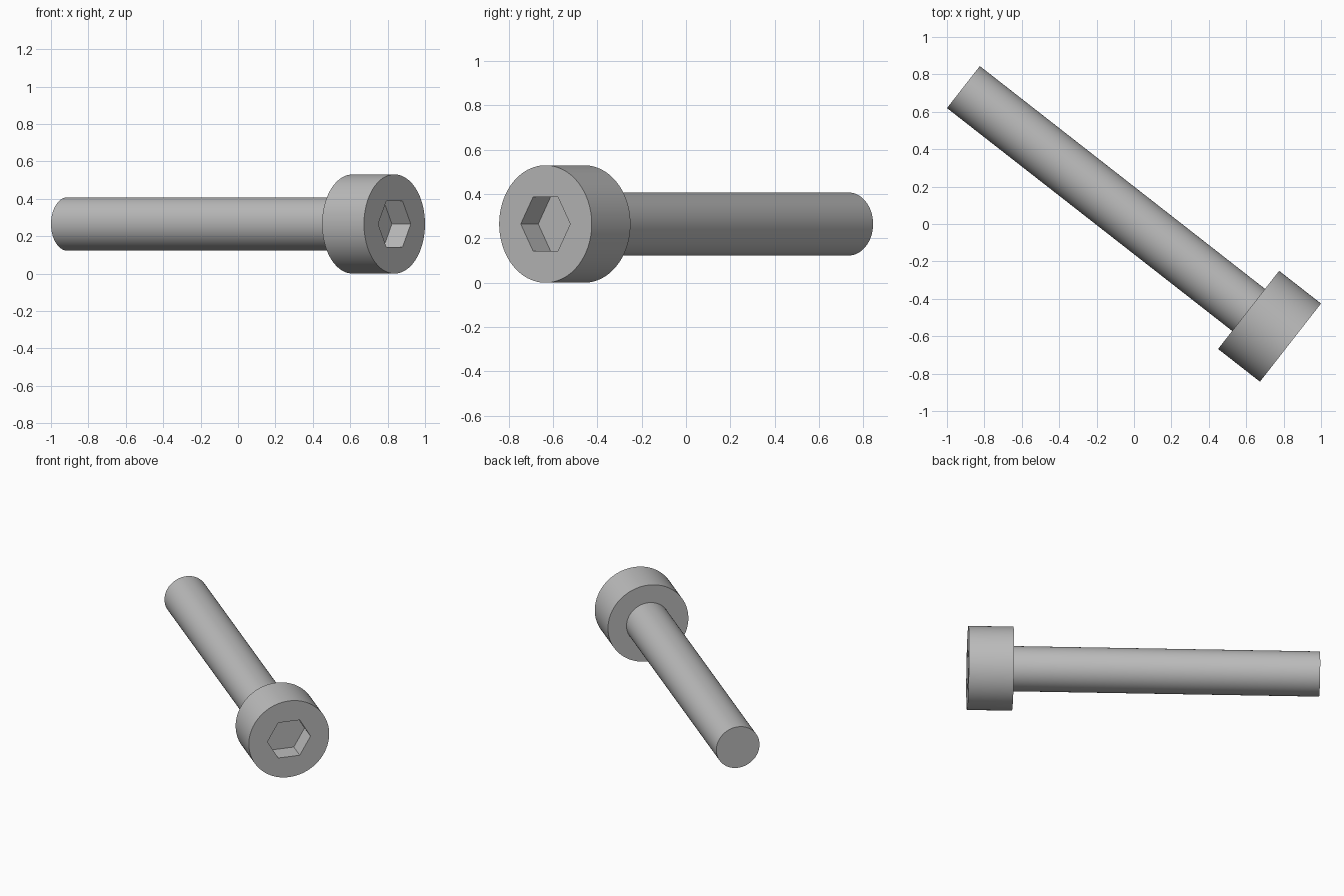
import bpy
import bmesh
import math
from mathutils import Matrix, Vector

cube = bpy.data.objects.get("Cube")
if cube:
    bpy.data.objects.remove(cube, do_unlink=True)

SEGMENTS = 96
SHAFT_R, HEAD_R = 0.1425, 0.265
LENGTH, HEAD_LEN = 2.219, 0.284
SOCKET_APOTHEM, SOCKET_DEPTH = 0.1225, 0.128

# One plain metal
steel = bpy.data.materials.new("grey steel")
steel.use_nodes = True
grey = (0.5, 0.5, 0.5, 1)
steel.diffuse_color = grey
steel.node_tree.nodes["Principled BSDF"].inputs["Base Color"].default_value = grey

# The bolt lies flat, turned about the vertical; local z runs from tip to head
angle = math.radians(38)
axis = Vector((math.cos(angle), -math.sin(angle), 0))
side = Vector((math.sin(angle), math.cos(angle), 0))
up = Vector((0, 0, 1))
tip = Vector((-0.912, 0.732, HEAD_R))
placement = Matrix.Translation(tip) @ Matrix((side, up, axis)).transposed().to_4x4()


def circle(radius):
    return lambda a: radius


def hexagon(apothem):
    step = math.pi / 3
    return lambda a: apothem / math.cos(a % step - step / 2)


def loft(name, rings, cap_start=False, cap_end=False):
    """Skin a series of (outline, height) rings along the bolt axis."""
    bm = bmesh.new()
    loops = []
    for outline, z in rings:
        angles = [math.tau * k / SEGMENTS for k in range(SEGMENTS)]
        loops.append([bm.verts.new((outline(a) * math.cos(a),
                                    outline(a) * math.sin(a), z)) for a in angles])
    for low, high in zip(loops, loops[1:]):
        for k in range(SEGMENTS):
            n = (k + 1) % SEGMENTS
            bm.faces.new((low[k], low[n], high[n], high[k]))
    if cap_start:
        bm.faces.new(loops[0][::-1])
    if cap_end:
        bm.faces.new(loops[-1])
    mesh = bpy.data.meshes.new(name)
    bm.to_mesh(mesh)
    bm.free()
    mesh.materials.append(steel)
    obj = bpy.data.objects.new(name, mesh)
    bpy.context.collection.objects.link(obj)
    obj.matrix_world = placement
    bpy.ops.object.select_all(action='DESELECT')
    obj.select_set(True)
    bpy.context.view_layer.objects.active = obj
    bpy.ops.object.shade_smooth_by_angle(angle=math.radians(30))
    return obj


neck = LENGTH - HEAD_LEN

# Plain round shaft with a flat tip
loft("shaft", [(circle(SHAFT_R), 0), (circle(SHAFT_R), neck)], cap_start=True)

# Cylindrical head: underside, rim, face, then the hexagonal socket
socket = hexagon(SOCKET_APOTHEM)
loft("socket_head", [
    (circle(SHAFT_R), neck),
    (circle(HEAD_R), neck),
    (circle(HEAD_R), LENGTH),
    (socket, LENGTH),
    (socket, LENGTH - SOCKET_DEPTH),
], cap_end=True)
